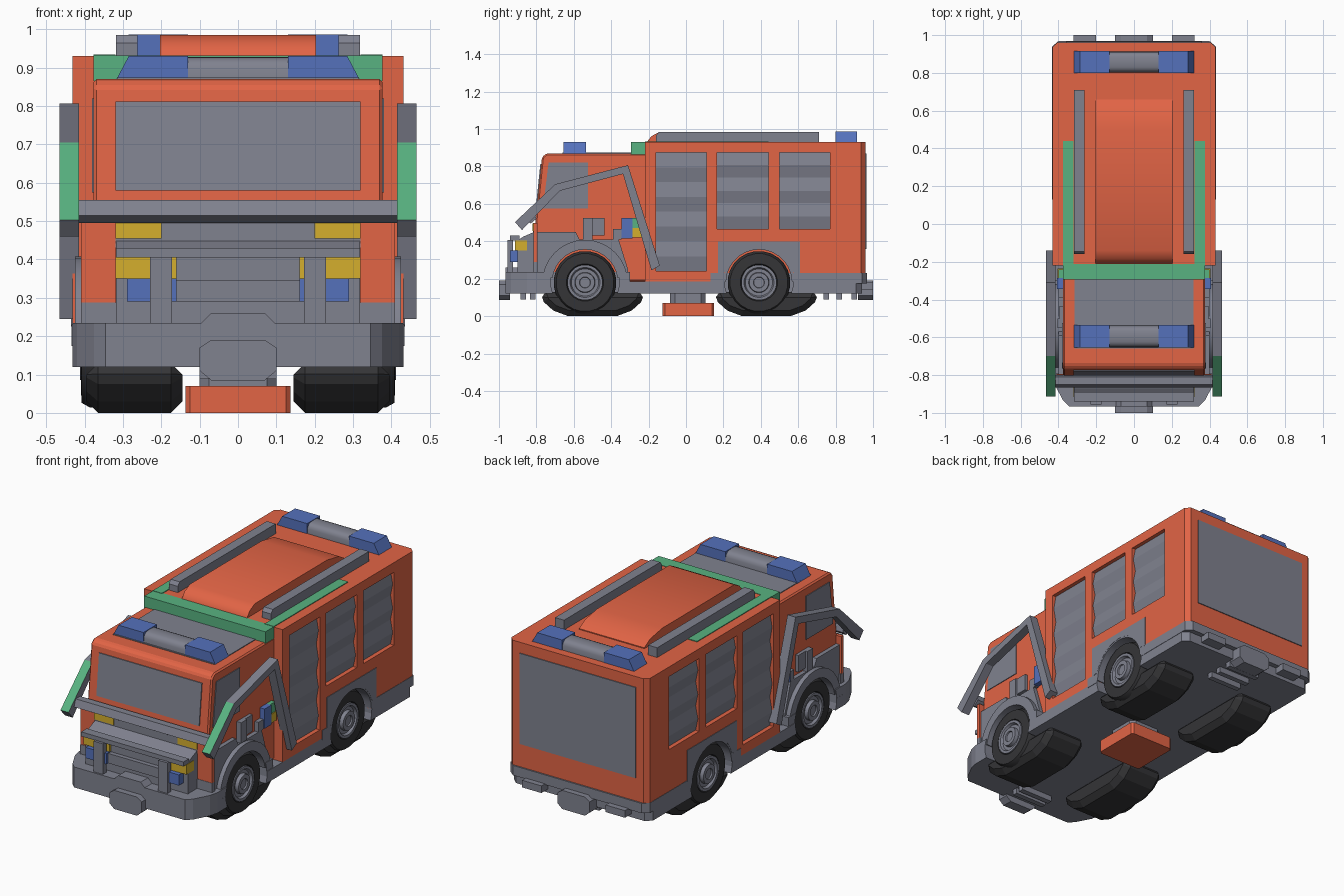
import bpy, bmesh, math
from mathutils import Vector

if "Cube" in bpy.data.objects:
    bpy.data.objects.remove(bpy.data.objects["Cube"])


def mat(name, r, g, b):
    m = bpy.data.materials.new(name)
    m.diffuse_color = (r, g, b, 1)
    m.use_nodes = True
    m.node_tree.nodes["Principled BSDF"].inputs["Base Color"].default_value = m.diffuse_color
    return m


GREY = mat("grey", .215, .223, .275)
RED = mat("orange_red", .76, .128, .06)
DARK = mat("tyre_black", .035, .035, .038)
BLUE = mat("blue", .09, .165, .50)
GREEN = mat("green", .098, .45, .22)
YELLOW = mat("yellow", .66, .43, .027)


def finish(name, bm, m, bevel=0, smooth=False):
    bmesh.ops.recalc_face_normals(bm, faces=bm.faces)
    me = bpy.data.meshes.new(name)
    bm.to_mesh(me)
    bm.free()
    ob = bpy.data.objects.new(name, me)
    bpy.context.collection.objects.link(ob)
    me.materials.append(m)
    if bevel:
        mod = ob.modifiers.new("bevel", 'BEVEL')
        mod.width, mod.segments = bevel, 1
    if smooth:
        bpy.ops.object.select_all(action='DESELECT')
        ob.select_set(True)
        bpy.context.view_layer.objects.active = ob
        bpy.ops.object.shade_smooth_by_angle(angle=math.radians(40))
    return ob


def prism(name, pts, axis, a, b, m, bevel=0, smooth=False):
    """Extrude a 2D outline along an axis: x takes (y,z), y takes (x,z), z takes (x,y)."""
    def co(p, t):
        return {'x': (t, *p), 'y': (p[0], t, p[1]), 'z': (*p, t)}[axis]
    bm = bmesh.new()
    lo = [bm.verts.new(co(p, a)) for p in pts]
    hi = [bm.verts.new(co(p, b)) for p in pts]
    bm.faces.new(lo)
    bm.faces.new(hi)
    for i in range(len(pts)):
        j = (i + 1) % len(pts)
        bm.faces.new((lo[i], lo[j], hi[j], hi[i]))
    return finish(name, bm, m, bevel, smooth)


def box(name, x0, x1, y0, y1, z0, z1, m, bevel=0):
    return prism(name, [(x0, y0), (x1, y0), (x1, y1), (x0, y1)], 'z', z0, z1, m, bevel)


def both(half):
    """Mirror a half outline across x = 0."""
    return half + [(-x, y) for x, y in half[::-1]]


def lathe(name, prof, c, side, m, n=24, smooth=True):
    """Revolve (radius, x offset) pairs around the x axis through c."""
    bm = bmesh.new()
    rings = []
    for r, t in prof:
        angles = [2 * math.pi * (k + .5) / n for k in range(n)]
        rings.append([bm.verts.new(Vector(c) + Vector((t * side, r * math.cos(w), r * math.sin(w))))
                      for w in angles])
    for A, B in zip(rings, rings[1:]):
        for k in range(n):
            bm.faces.new((A[k], A[(k + 1) % n], B[(k + 1) % n], B[k]))
    bm.faces.new(rings[0])
    bm.faces.new(rings[-1])
    return finish(name, bm, m, smooth=smooth)


def arc(cy, cz, r, a0, a1, n):
    return [(cy + r * math.cos(math.radians(a0 + (a1 - a0) * i / n)),
             cz + r * math.sin(math.radians(a0 + (a1 - a0) * i / n))) for i in range(n + 1)]


def cut(ob, cutters):
    for c in cutters:
        mod = ob.modifiers.new("cut", 'BOOLEAN')
        mod.operation, mod.solver, mod.object = 'DIFFERENCE', 'EXACT', c


SIDES = ((1, "right"), (-1, "left"))
WHEELS = ((-.54, "front"), (.39, "rear"))
SHUTTERS = ((-.16, .11, .24, 4), (.165, .44, .465, 3), (.5, .77, .465, 3))

# Chassis, bumpers and bodywork
front = [(.345, -.965), (.375, -.935), (.42, -.85), (.432, -.80)]
floor = prism("chassis_floor", both(front + [(.432, .91), (.40, .94)]), 'z', .12, .185, GREY)
bumper = prism("front_bumper", both(front + [(.428, -.30)]), 'z', .185, .235, GREY)
sill = prism("rear_sill", both([(.434, .13), (.434, .94), (.40, .968)]), 'z', .175, .23, GREY)
body = prism("rear_body", both([(.432, -.22), (.432, .935), (.407, .96)]), 'z', .18, .93, RED)
cab = prism("cab", [(-.81, .25), (-.81, .46), (-.77, .85), (-.745, .87), (-.2, .87), (-.2, .185),
                    (-.35, .185)], 'x', -.377, .377, RED, .008)

# Helpers that carve wheel wells and shutter openings
wells, openings = [], []
for s, sn in SIDES:
    for y, wn in WHEELS:
        wells.append(lathe("well_cutter", [(.183, .25), (.183, .6)], (0, y, .18), s, GREY, 24, False))
    for y0, y1, z0, n in SHUTTERS:
        openings.append(box("opening_cutter", *sorted((s * .403, s * .5)), y0, y1, z0, .875, RED))
for c in wells + openings:
    c.hide_render = True
    c.hide_set(True)
for ob in (floor, bumper, sill, cab):
    cut(ob, wells)
cut(body, wells + openings)

for s, sn in SIDES:
    # Roller shutters with ridged slats
    for i, (y0, y1, z0, n) in enumerate(SHUTTERS):
        h = (.875 - z0) / n
        pts = [(s * .39, z0)]
        for k in range(n):
            pts += [(s * .410, z0 + k * h + .002), (s * .424, z0 + (k + .5) * h)]
        pts += [(s * .410, .875), (s * .39, .875)]
        prism(f"shutter_{i + 1}_{sn}", pts, 'y', y0, y1, GREY)

    # Wheels, grey well linings, and the wide tyre bulges beneath the floor
    for y, wn in WHEELS:
        lathe(f"tyre_{wn}_{sn}", [(.14, .25), (.16, .26), (.168, .30), (.168, .385), (.155, .408),
                                  (.10, .41), (.092, .395)], (0, y, .18), s, DARK)
        lathe(f"hub_{wn}_{sn}", [(.095, .39), (.095, .412), (.08, .412), (.073, .398), (.055, .398),
                                 (.052, .418), (.03, .418), (.028, .41)], (0, y, .18), s, GREY)
        c = y + .04
        prism(f"inner_tyre_{wn}_{sn}", [(c - .28, .13), (c - .26, .075), (c - .21, .03), (c - .13, 0),
              (c + .13, 0), (c + .21, .03), (c + .26, .075), (c + .28, .13)], 'x',
              s * .145, s * .395, DARK, .03)
    prism(f"front_fender_{sn}", arc(-.54, .18, .228, 8, 172, 14) + arc(-.54, .18, .176, 172, 8, 14),
          'x', s * .26, s * .425, GREY, smooth=True)
    prism(f"rear_well_lining_{sn}", arc(.39, .18, .19, 2, 178, 14) + arc(.39, .18, .176, 178, 2, 14),
          'x', s * .26, s * .434, GREY, smooth=True)

    # Lower cab panel, rear arch panel, cab corner
    prism(f"lower_cab_panel_{sn}", [(-.80, .23), (-.80, .45), (-.59, .45), (-.57, .41), (-.36, .41),
          (-.31, .25), (-.31, .2)] + arc(-.54, .18, .185, 8, 164, 12), 'x', s * .36, s * .40, GREY)
    prism(f"rear_arch_panel_{sn}", [(.17, .225), (.17, .40), (.61, .40), (.61, .225)]
          + arc(.39, .18, .185, 17, 163, 12), 'x', s * .42, s * .435, GREY)

    def pair(nm, x0, x1, *rest):
        box(f"{nm}_{sn}", *sorted((s * x0, s * x1)), *rest)
    pair("cab_corner", .32, .41, -.815, -.795, .288, .497, RED)
    pair("cab_corner_base", .31, .41, -.817, -.79, .23, .288, GREY)

    # Cab side window
    prism(f"side_window_{sn}", [(-.765, .575), (-.735, .82), (-.525, .82), (-.525, .575)],
          'x', s * .37, s * .381, GREY)

    # Folding arm: bent bar with a green upper face on its front section
    arm = prism(f"side_arm_{sn}", [(-.914, .503), (-.70, .705), (-.31, .807), (-.14, .27),
                (-.185, .245), (-.337, .76), (-.675, .67), (-.877, .46)], 'x', s * .415, s * .465, GREY)
    arm.data.materials.append(GREEN)
    for f in arm.data.polygons:
        if f.normal.y < -.5 and f.normal.z > .5 and f.center.y < -.75 and f.center.z > .55:
            f.material_index = 1

    # Small tools on the cab side
    for nm, y0, y1, z0, z1, d, m in (
            ("tool_case", -.55, -.50, .41, .525, .405, GREY), ("tool_case_back", -.50, -.435, .43, .525, .395, GREY),
            ("tool_grip", -.39, -.345, .41, .465, .40, GREY), ("tool_bottle", -.345, -.285, .415, .525, .408, BLUE),
            ("tool_green", -.287, -.24, .47, .525, .40, GREEN), ("tool_yellow", -.29, -.235, .42, .47, .405, YELLOW)):
        pair(nm, .36, d, y0, y1, z0, z1, m)

    # Headlights, fog lights, guard uprights, hood lamps
    pair("headlight", .16, .32, -.915, -.85, .35, .405, YELLOW)
    pair("fog_light", .16, .29, -.94, -.85, .29, .35, BLUE)
    pair("guard_upright", .172, .23, -.955, -.925, .22, .407, GREY)
    pair("hood_lamp", .20, .32, -.822, -.80, .455, .496, YELLOW)

    # Roof rails, green roof strips, tail hooks
    prism(f"roof_rail_{sn}", [(-.16, .92), (-.16, .965), (-.145, .985), (.71, .985), (.71, .92)],
          'x', s * .262, s * .318, GREY)
    pair("roof_strip", .32, .377, -.22, .44, .90, .934, GREEN)
    pair("tail_hook", .20, .32, .92, 1.0, .14, .18, GREY)

# Ribs under the middle of nose and tail
for k, y in enumerate((.75, .82, .90, -.82, -.87)):
    box(f"under_rib_{k}", -.10, .10, y - .015, y + .015, .088, .125, GREY)

# Hood, grille and guard
prism("hood", [(-.90, .23), (-.90, .405), (-.87, .425), (-.80, .455), (-.78, .23)], 'x', -.318, .318, GREY)
box("grille_slat", -.16, .16, -.925, -.89, .29, .345, GREY)
box("guard_bar", -.318, .318, -.94, -.89, .405, .43, GREY)
box("hood_panel", -.32, .32, -.817, -.80, .43, .497, GREY)
prism("front_crossbar", [(-.865, .515), (-.85, .555), (-.81, .555), (-.80, .52), (-.83, .495)],
      'x', -.416, .416, GREY)
prism("windscreen", [(-.803, .58), (-.779, .812), (-.765, .812), (-.79, .58)], 'x', -.32, .32, GREY)

# Tow plates at both ends
for nm, y0, y1 in (("front_tow_plate", -1.0, -.94), ("rear_tow_plate", .92, 1.0)):
    prism(nm, both([(.07, .085), (.10, .11), (.10, .17), (.07, .19)]), 'y', y0, y1, GREY)
prism("bumper_centre", both([(.10, .23), (.07, .26)]), 'y', -.965, -.90, GREY)

# Rear panel, roof plate, green roof band, hatch
box("rear_panel", -.36, .36, .955, .965, .36, .87, GREY)
box("cab_roof_plate", -.315, .315, -.66, -.28, .865, .874, GREY)
box("roof_band", -.377, .377, -.295, -.212, .865, .932, GREEN)
prism("roof_hatch", [(-.21, .92), (-.21, .93), (-.185, .962), (-.14, .985), (.50, .985), (.61, .965),
                     (.66, .935), (.66, .92)], 'x', -.203, .203, RED, smooth=True)


# Beacon bars
def beacon(name, y0, y1, z0, z1):
    for s, sn in SIDES:
        prism(f"{name}_lamp_{sn}", [(s * .13, z0), (s * .318, z0), (s * .285, z1), (s * .13, z1)],
              'y', y0, y1, BLUE)
    c, w, h = (y0 + y1) / 2, (y1 - y0) / 2 - .002, z1 - z0 - .002
    pts = []
    for i in range(11):
        a = math.pi * i / 10
        pts.append((c + w * math.copysign(abs(math.cos(a)) ** .6, math.cos(a)),
                    z0 + h * max(0, math.sin(a)) ** .6))
    prism(f"{name}_centre", pts, 'x', -.131, .131, GREY, smooth=True)


beacon("front_beacon", -.655, -.535, .868, .93)
beacon("rear_beacon", .80, .915, .928, .987)

# Square foot with clipped corners under the floor
prism("foot_stem", both([(.075, -.085), (.10, -.06), (.10, .08), (.075, .105)]), 'z', .06, .13, GREY)
prism("foot_pad", both([(.125, -.125), (.137, -.113), (.137, .138), (.125, .15)]), 'z', 0, .07, RED)
